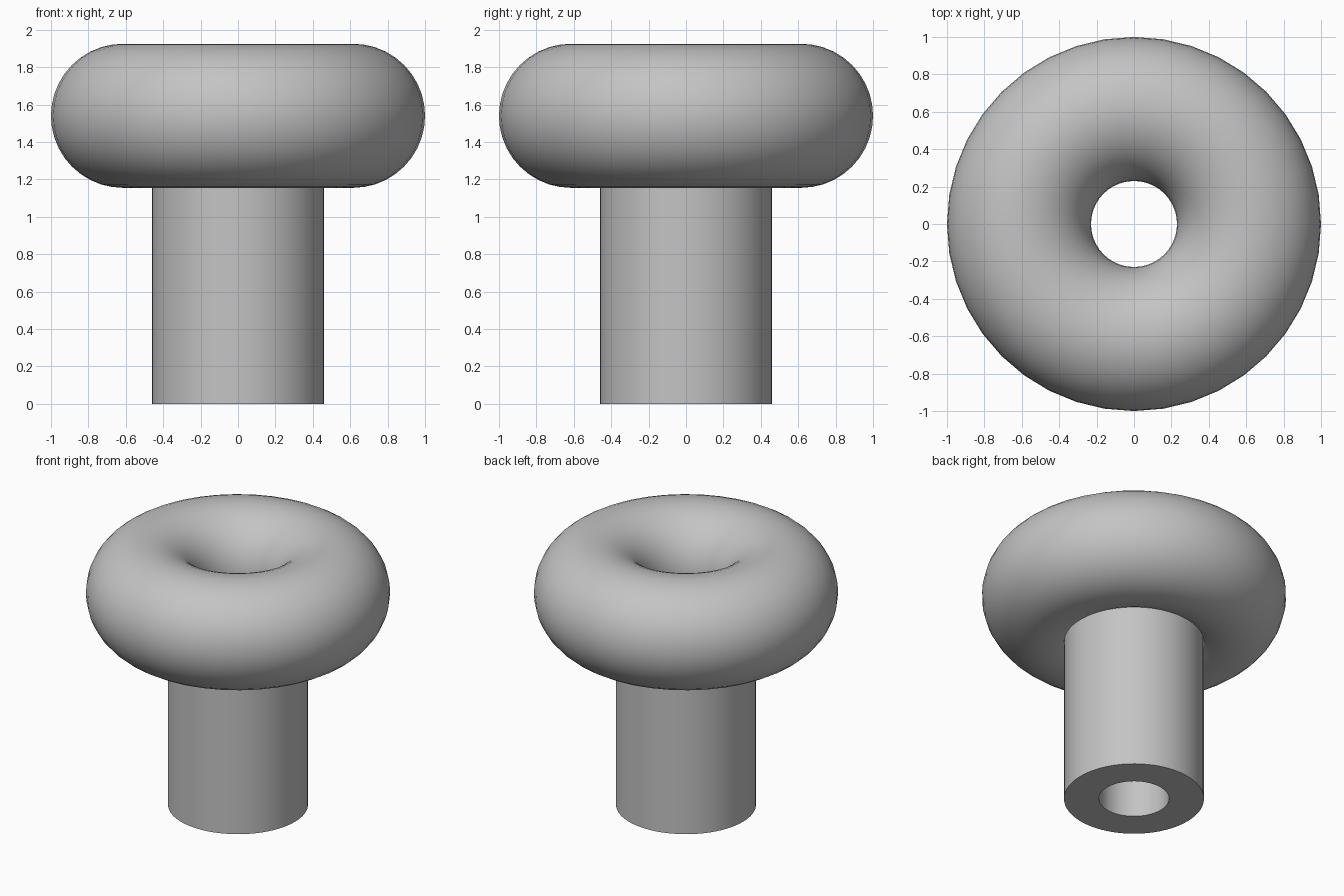
import bpy
import bmesh
import math
from mathutils import Matrix

cube = bpy.data.objects.get("Cube")
if cube:
    bpy.data.objects.remove(cube, do_unlink=True)

RING_R, RING_TUBE, RING_Z = 0.615, 0.385, 1.54
STEM_OUTER, STEM_INNER = 0.46, 0.23

grey = bpy.data.materials.new("plain_grey")
grey.use_nodes = True
colour = (0.55, 0.55, 0.55, 1)
grey.diffuse_color = colour
grey.node_tree.nodes["Principled BSDF"].inputs["Base Color"].default_value = colour


def finish(obj, name, angle):
    obj.name = obj.data.name = name
    obj.data.materials.append(grey)
    bpy.ops.object.select_all(action="DESELECT")
    obj.select_set(True)
    bpy.context.view_layer.objects.active = obj
    bpy.ops.object.shade_smooth_by_angle(angle=math.radians(angle))


def lathe(profile, steps):
    """Spin a closed (radius, height) profile around the z axis."""
    bm = bmesh.new()
    verts = [bm.verts.new((r, 0, z)) for r, z in profile]
    edges = [bm.edges.new((a, b)) for a, b in zip(verts, verts[1:] + verts[:1])]
    bmesh.ops.spin(bm, geom=verts + edges, cent=(0, 0, 0), axis=(0, 0, 1),
                   angle=math.tau, steps=steps, use_merge=True)
    bmesh.ops.remove_doubles(bm, verts=bm.verts, dist=0.0001)
    bmesh.ops.recalc_face_normals(bm, faces=bm.faces)
    mesh = bpy.data.meshes.new("lathe")
    bm.to_mesh(mesh)
    bm.free()
    obj = bpy.data.objects.new("lathe", mesh)
    bpy.context.collection.objects.link(obj)
    return obj


# Thick rounded ring on top
bpy.ops.mesh.primitive_torus_add(location=(0, 0, RING_Z), major_radius=RING_R,
                                 minor_radius=RING_TUBE, major_segments=40,
                                 minor_segments=40)
finish(bpy.context.object, "top_ring", 60)

# Hollow stem, its upper end buried in the ring
stem = lathe([(STEM_OUTER, 0), (STEM_OUTER, RING_Z),
              (STEM_INNER, RING_Z), (STEM_INNER, 0)], 64)
finish(stem, "hollow_stem", 30)
